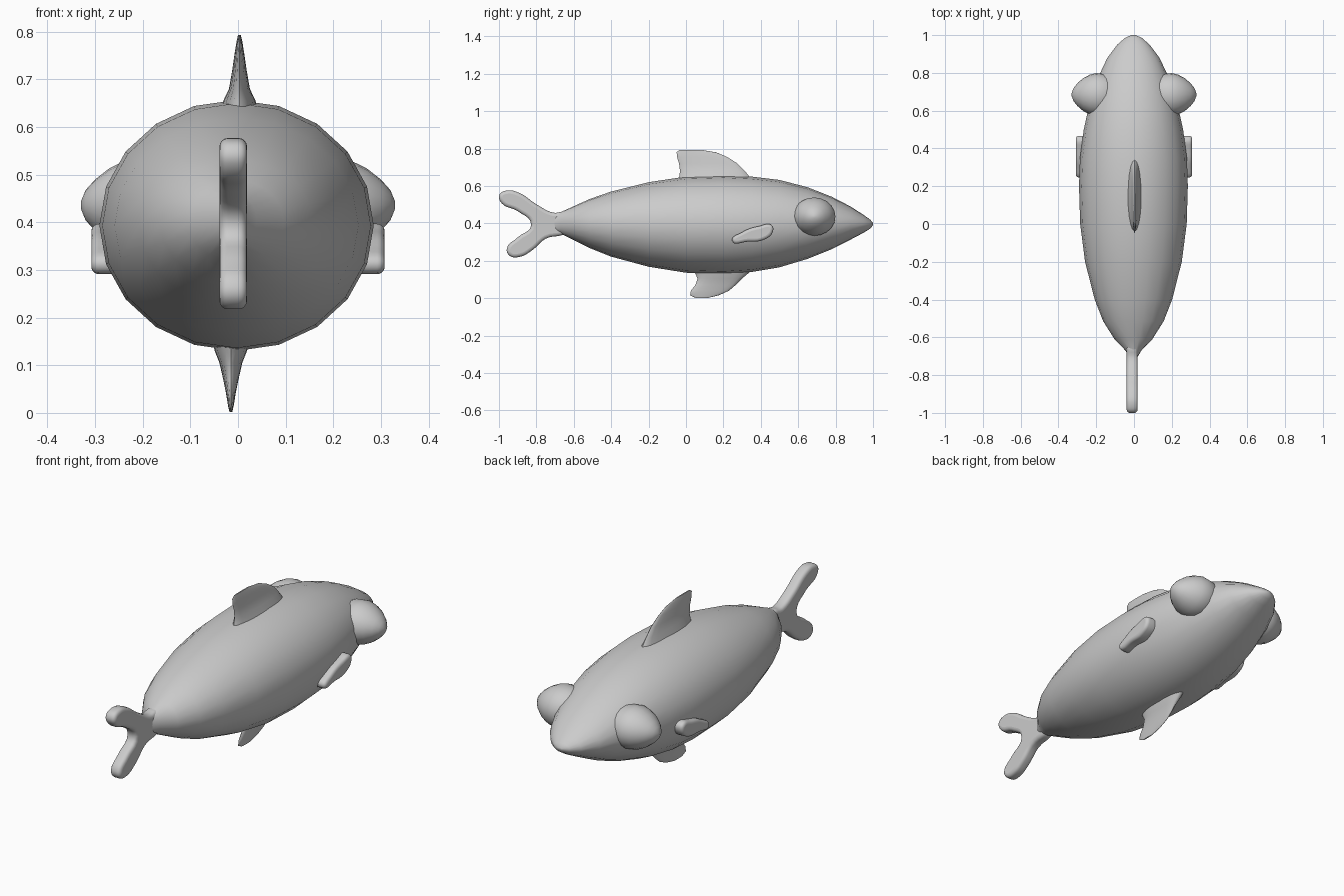
import bpy, bmesh, math

if "Cube" in bpy.data.objects:
    bpy.data.objects.remove(bpy.data.objects["Cube"])

grey = bpy.data.materials.new("plain grey")
grey.diffuse_color = (0.6, 0.6, 0.6, 1)
grey.use_nodes = True
grey.node_tree.nodes["Principled BSDF"].inputs["Base Color"].default_value = grey.diffuse_color


def finish(obj):
    obj.data.materials.clear()
    obj.data.materials.append(grey)
    bpy.ops.object.select_all(action='DESELECT')
    obj.select_set(True)
    bpy.context.view_layer.objects.active = obj
    bpy.ops.object.shade_smooth_by_angle(angle=math.radians(50))


def loft(name, rings):
    """Skin a list of closed point rings, capping both ends."""
    bm = bmesh.new()
    rows = [[bm.verts.new(p) for p in ring] for ring in rings]
    n = len(rows[0])
    for a, b in zip(rows, rows[1:]):
        for i in range(n):
            j = (i + 1) % n
            bm.faces.new((a[i], a[j], b[j], b[i]))
    bm.faces.new(rows[0])
    bm.faces.new(rows[-1])
    bmesh.ops.recalc_face_normals(bm, faces=bm.faces[:])
    mesh = bpy.data.meshes.new(name)
    bm.to_mesh(mesh)
    bm.free()
    obj = bpy.data.objects.new(name, mesh)
    bpy.context.collection.objects.link(obj)
    finish(obj)


def circle(n):
    return [(math.cos(2 * math.pi * i / n), math.sin(2 * math.pi * i / n)) for i in range(n)]


def plate(name, outline, x, thick, bevel):
    """Rounded plate from a smooth (y, z) outline, centred on x."""
    curve = bpy.data.curves.new(name, 'CURVE')
    curve.dimensions = '2D'
    curve.fill_mode = 'BOTH'
    curve.resolution_u = 5
    curve.extrude = thick / 2 - bevel
    curve.bevel_depth = bevel
    curve.bevel_resolution = 3
    curve.offset = -bevel
    spline = curve.splines.new('BEZIER')
    spline.bezier_points.add(len(outline) - 1)
    for bp, (y, z) in zip(spline.bezier_points, outline):
        bp.co = (y, z, 0)
        bp.handle_left_type = bp.handle_right_type = 'AUTO'
    spline.use_cyclic_u = True
    obj = bpy.data.objects.new(name, curve)
    bpy.context.collection.objects.link(obj)
    obj.location.x = x
    obj.rotation_euler = (math.pi / 2, 0, math.pi / 2)
    bpy.ops.object.select_all(action='DESELECT')
    obj.select_set(True)
    bpy.context.view_layer.objects.active = obj
    bpy.ops.object.convert(target='MESH')
    finish(bpy.context.view_layer.objects.active)


# Body: y, half width, bottom, top
body = [(-0.71, 0.018, 0.352, 0.452), (-0.67, 0.042, 0.345, 0.460), (-0.61, 0.10, 0.315, 0.487),
        (-0.515, 0.16, 0.268, 0.530), (-0.4, 0.205, 0.222, 0.570), (-0.2, 0.256, 0.168, 0.620),
        (0.0, 0.282, 0.136, 0.650), (0.2, 0.288, 0.130, 0.657), (0.35, 0.283, 0.140, 0.650),
        (0.5, 0.263, 0.165, 0.632), (0.65, 0.23, 0.210, 0.593), (0.78, 0.185, 0.262, 0.542),
        (0.88, 0.138, 0.313, 0.490), (0.95, 0.085, 0.350, 0.445), (0.985, 0.045, 0.372, 0.420),
        (1.0, 0.012, 0.390, 0.402)]
loft("body", [[(-0.003 + w * c, y, (a + b) / 2 + (b - a) / 2 * s) for c, s in circle(20)]
              for y, w, a, b in body])


# Upright fins: z, rear y, front y, half width
def upright_fin(name, x, rows):
    loft(name, [[(x + w * s, (r + f) / 2 + (f - r) / 2 * c, z) for c, s in circle(20)]
                for z, r, f, w in rows])


upright_fin("back_fin", 0.003, [
    (0.62, -0.045, 0.36, 0.042), (0.655, -0.035, 0.335, 0.034), (0.68, -0.032, 0.315, 0.022),
    (0.72, -0.037, 0.275, 0.015), (0.755, -0.048, 0.22, 0.010), (0.78, -0.050, 0.16, 0.006),
    (0.793, -0.035, 0.08, 0.003)])
upright_fin("belly_fin", -0.015, [
    (0.17, 0.04, 0.37, 0.042), (0.13, 0.05, 0.33, 0.034), (0.105, 0.062, 0.30, 0.024),
    (0.07, 0.050, 0.265, 0.016), (0.04, 0.026, 0.23, 0.010), (0.015, 0.022, 0.175, 0.006),
    (0.002, 0.05, 0.12, 0.003)])

# Forked tail
plate("tail_fin", [(-0.64, 0.455), (-0.71, 0.457), (-0.80, 0.502), (-0.89, 0.562), (-0.955, 0.576),
                   (-0.998, 0.552), (-0.985, 0.507), (-0.90, 0.465), (-0.828, 0.392),
                   (-0.90, 0.325), (-0.958, 0.265), (-0.942, 0.226), (-0.885, 0.222),
                   (-0.82, 0.258), (-0.75, 0.318), (-0.64, 0.355)], -0.010, 0.058, 0.018)

# Bulging eyes (x, radius) turned about the x axis, and small side fins
eye = [(0.11, 0.085), (0.15, 0.108), (0.20, 0.114), (0.235, 0.105), (0.27, 0.086),
       (0.30, 0.060), (0.32, 0.035), (0.33, 0.008)]
for side, sx in (("right", 1), ("left", -1)):
    loft(side + "_eye", [[(sx * x, 0.685 + r * c, 0.436 + 0.9 * r * s) for c, s in circle(20)]
                         for x, r in eye])
    plate(side + "_side_fin", [(0.247, 0.306), (0.30, 0.353), (0.39, 0.385), (0.458, 0.39),
                               (0.463, 0.352), (0.415, 0.312), (0.33, 0.302)],
          sx * 0.271, 0.074, 0.016)
